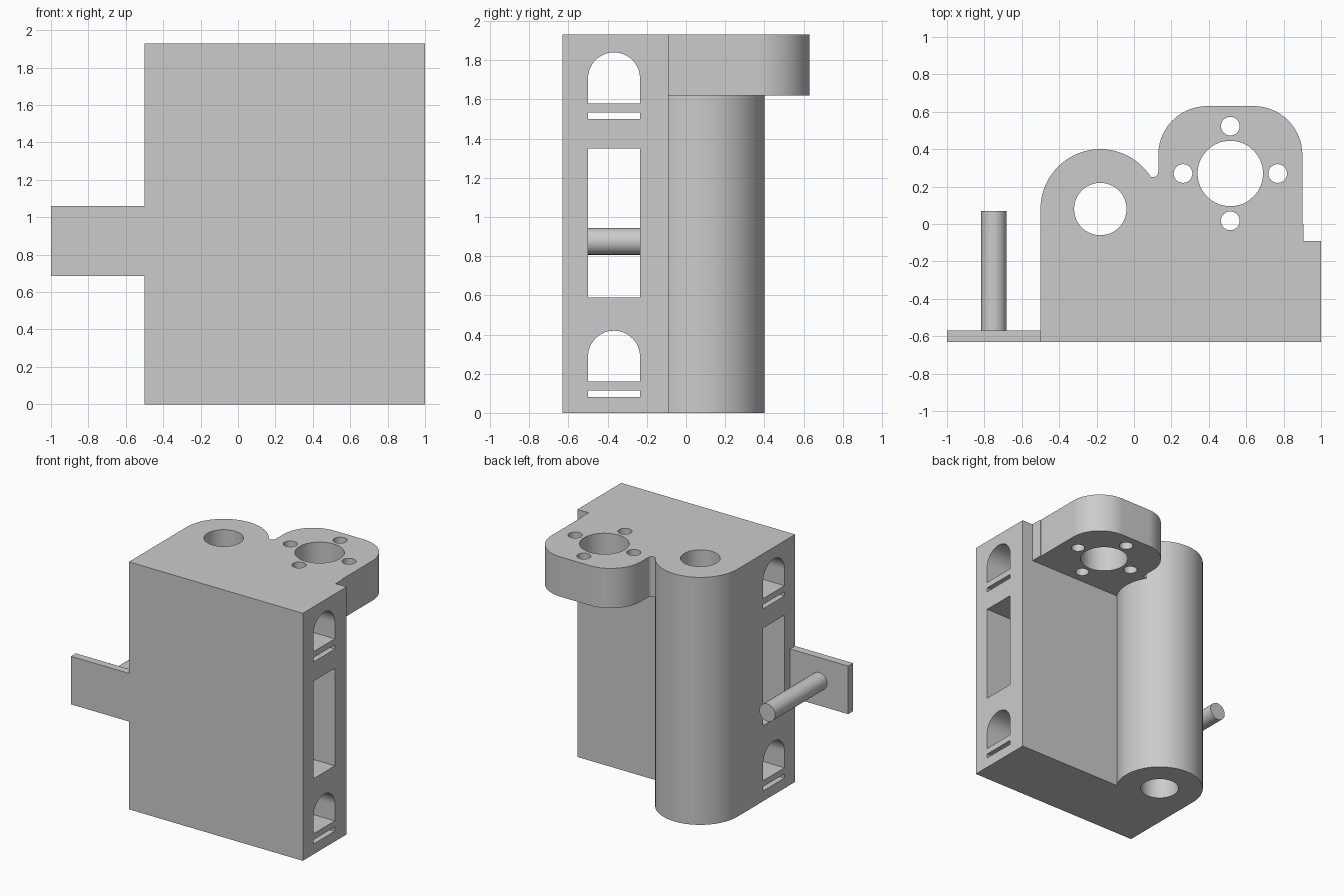
import bpy, bmesh
from math import cos, sin, radians
from mathutils import Vector

cube = bpy.data.objects.get("Cube")
if cube:
    bpy.data.objects.remove(cube, do_unlink=True)

grey = bpy.data.materials.new("plain_grey")
grey.use_nodes = True
grey.diffuse_color = (0.6, 0.6, 0.6, 1)
grey.node_tree.nodes["Principled BSDF"].inputs["Base Color"].default_value = (0.6, 0.6, 0.6, 1)


def arc(cx, cy, r, start, end, n=32):
    """Points along an arc, angles in degrees."""
    angles = [radians(start + (end - start) * i / n) for i in range(n + 1)]
    return [(cx + r * cos(a), cy + r * sin(a)) for a in angles]


def circle(cx, cy, r, n=64):
    return arc(cx, cy, r, 0, 360, n)[:-1]


def rect(u0, v0, u1, v1):
    return [(u0, v0), (u1, v0), (u1, v1), (u0, v1)]


def prism(name, outline, axis, low, high):
    """Extrude a closed outline along x, y or z."""
    place = {"x": lambda u, v, w: (w, u, v),
             "y": lambda u, v, w: (u, w, v),
             "z": lambda u, v, w: (u, v, w)}[axis]
    bm = bmesh.new()
    face = bm.faces.new([bm.verts.new(place(u, v, low)) for u, v in outline])
    grown = bmesh.ops.extrude_face_region(bm, geom=[face])["geom"]
    moved = [g for g in grown if isinstance(g, bmesh.types.BMVert)]
    bmesh.ops.translate(bm, verts=moved, vec=Vector(place(0, 0, high - low)))
    bmesh.ops.recalc_face_normals(bm, faces=bm.faces)
    mesh = bpy.data.meshes.new(name)
    bm.to_mesh(mesh)
    bm.free()
    mesh.materials.append(grey)
    obj = bpy.data.objects.new(name, mesh)
    bpy.context.collection.objects.link(obj)
    return obj


def activate(obj):
    bpy.ops.object.select_all(action="DESELECT")
    obj.select_set(True)
    bpy.context.view_layer.objects.active = obj


def combine(target, tool, operation):
    """Apply a boolean and remove the tool object."""
    tool.hide_render = True
    mod = target.modifiers.new(operation.lower(), "BOOLEAN")
    mod.operation, mod.solver, mod.object = operation, "EXACT", tool
    activate(target)
    bpy.ops.object.modifier_apply(modifier=mod.name)
    bpy.data.objects.remove(tool, do_unlink=True)


TOP = 1.93
BORE = (-0.18, 0.08)
MOUNT = (0.515, 0.27)

# Main block with the rounded column at its back
body = prism("body", [(-0.5, -0.63), (1, -0.63), (1, -0.09)]
             + arc(*BORE, 0.32, -32, 180, 64), "z", 0, TOP)

# Overhanging motor flange at the top
flange_outline = ([(0, -0.2), (0.905, -0.2), (0.905, 0), (0.9, 0)]
                  + arc(0.64, 0.37, 0.26, 0, 90)
                  + arc(0.39, 0.37, 0.26, 90, 180)
                  + arc(0.1, 0.28, 0.03, 0, -130, 10)
                  + [(0, 0.2)])
combine(body, prism("flange", flange_outline, "z", 1.62, TOP), "UNION")

# Vertical bores: column hole, motor hole and four screw holes
bores = [circle(*BORE, 0.14), circle(*MOUNT, 0.175)]
for dx, dy in ((1, 0), (-1, 0), (0, 1), (0, -1)):
    bores.append(circle(MOUNT[0] + 0.253 * dx, MOUNT[1] + 0.253 * dy, 0.05, 32))
for outline in bores:
    combine(body, prism("bore_cutter", outline, "z", -0.2, 2.2), "DIFFERENCE")

# Cross channels: window, plus an arched opening and a strap slot at each end
Y0, Y1 = -0.5, -0.235
channels = [rect(Y0, 0.59, Y1, 1.35)]
for base in (0, 1.42):
    channels.append(rect(Y0, base + 0.08, Y1, base + 0.113))
    channels.append([(Y0, base + 0.16), (Y1, base + 0.16)]
                    + arc((Y0 + Y1) / 2, base + 0.287, (Y1 - Y0) / 2, 0, 180))
for outline in channels:
    combine(body, prism("channel_cutter", outline, "x", -0.8, 1.3), "DIFFERENCE")

# Side tab with its rod
tab = prism("side_tab", rect(-1, 0.685, -0.5, 1.06), "y", -0.63, -0.57)
rod = prism("tab_rod", circle(-0.75, 0.875, 0.068, 48), "y", -0.57, 0.07)

for part in (body, tab, rod):
    activate(part)
    bpy.ops.object.shade_smooth_by_angle(angle=radians(30))
